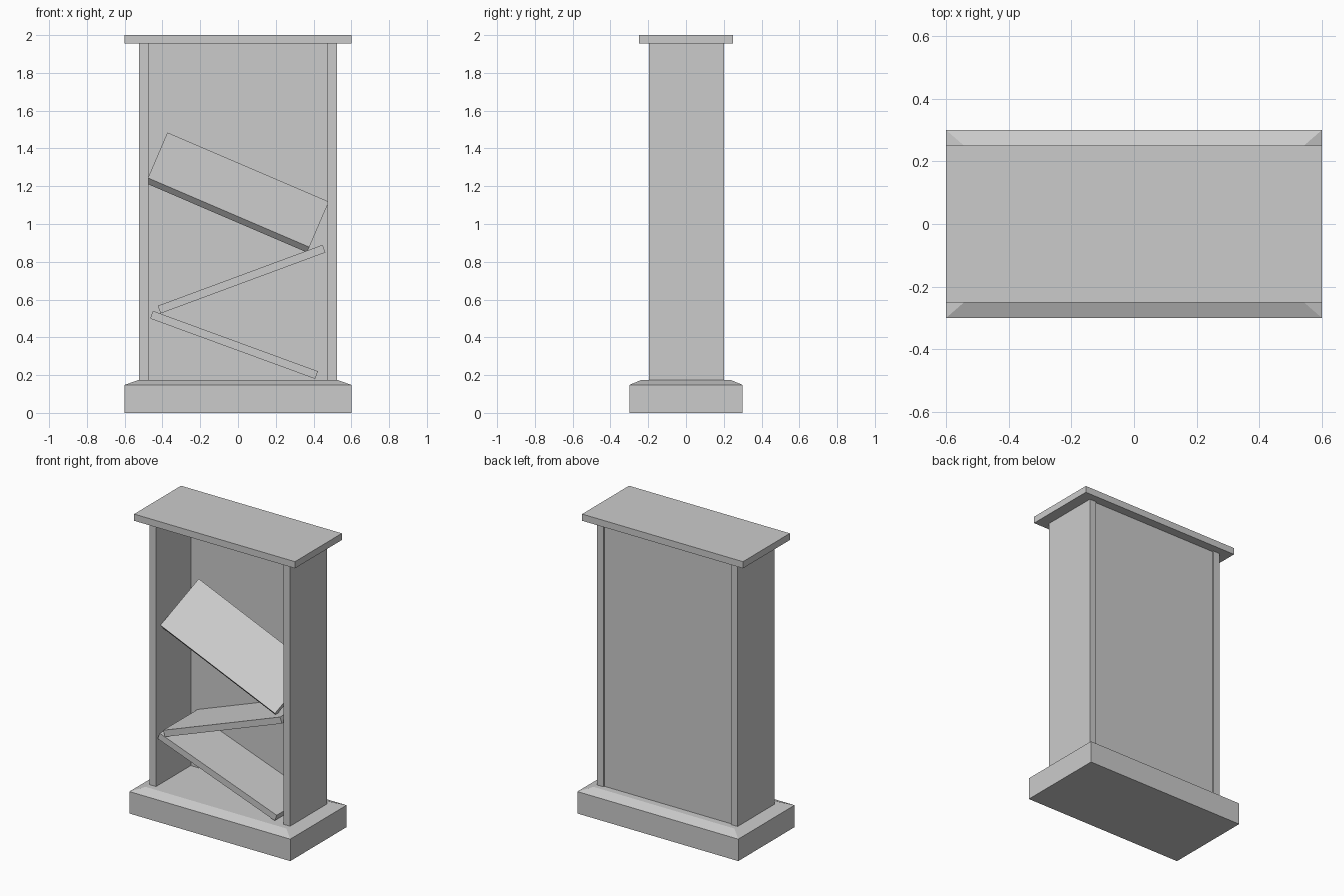
import bpy, bmesh
from math import radians

if "Cube" in bpy.data.objects:
    bpy.data.objects.remove(bpy.data.objects["Cube"])


def box(name, size, loc, rot=(0, 0, 0)):
    bpy.ops.mesh.primitive_cube_add(size=1, location=loc,
                                    rotation=[radians(a) for a in rot])
    ob = bpy.context.object
    ob.name = name
    ob.scale = size
    return ob


# Plinth: rectangular block with a shallow sloped top
rings = [(0.60, 0.30, 0.0), (0.60, 0.30, 0.148), (0.525, 0.235, 0.175)]
bm = bmesh.new()
loops = [[bm.verts.new((sx * x, sy * y, z))
          for sx, sy in ((-1, -1), (1, -1), (1, 1), (-1, 1))]
         for x, y, z in rings]
bm.faces.new(loops[0][::-1])
bm.faces.new(loops[-1])
for lo, hi in zip(loops, loops[1:]):
    for i in range(4):
        j = (i + 1) % 4
        bm.faces.new((lo[i], lo[j], hi[j], hi[i]))
mesh = bpy.data.meshes.new("plinth")
bm.to_mesh(mesh)
bm.free()
bpy.context.collection.objects.link(bpy.data.objects.new("plinth", mesh))

# Top board
box("top_board", (1.2, 0.5, 0.045), (0, 0, 1.9775))

# Upright sides
for name, s in (("left_side", -1), ("right_side", 1)):
    box(name, (0.05, 0.395, 1.78), (s * 0.5, 0.0025, 1.065))

# Back panel, slightly recessed
box("back_panel", (0.95, 0.015, 1.78), (0, 0.183, 1.065))

# Collapsed shelves: (name, location, rotation)
shelves = [
    ("upper_shelf", (-0.004, 0.0, 1.167), (45, 23.2, 0)),
    ("middle_shelf", (0.019, -0.007, 0.708), (0, -20.3, 0)),
    ("lower_shelf", (-0.021, -0.007, 0.36), (0, 20.1, 0)),
]
for name, loc, rot in shelves:
    box(name, (0.93, 0.37, 0.043), loc, rot)
